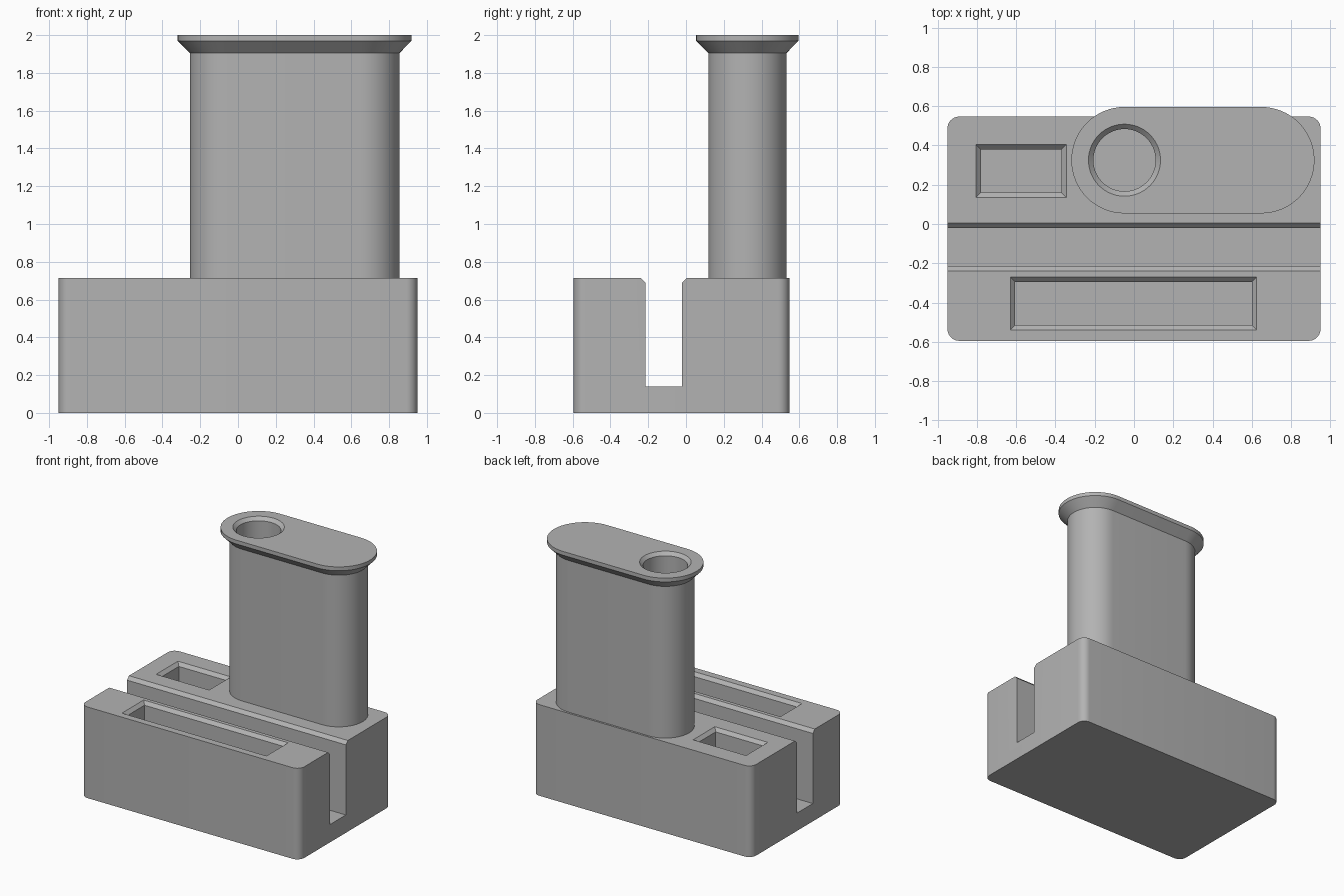
import bpy, bmesh, math

if "Cube" in bpy.data.objects:
    bpy.data.objects.remove(bpy.data.objects["Cube"])

grey = bpy.data.materials.new("warm_grey_plastic")
grey.diffuse_color = (0.45, 0.45, 0.45, 1)
grey.use_nodes = True
grey.node_tree.nodes["Principled BSDF"].inputs["Base Color"].default_value = grey.diffuse_color


def rounded(x0, x1, y0, y1, r, z, seg=8):
    """Horizontal rounded rectangle; r = 0 gives plain corners."""
    if r == 0:
        return [(x0, y0, z), (x1, y0, z), (x1, y1, z), (x0, y1, z)]
    pts = []
    corners = [(x0 + r, y0 + r, 180), (x1 - r, y0 + r, 270),
               (x1 - r, y1 - r, 0), (x0 + r, y1 - r, 90)]
    for cx, cy, start in corners:
        for i in range(seg + 1):
            a = math.radians(start + 90 * i / seg)
            pts.append((cx + r * math.cos(a), cy + r * math.sin(a), z))
    return pts


def loft(name, rings, cutter=False):
    """Solid through matching rings, closed at both ends."""
    bm = bmesh.new()
    loops = [[bm.verts.new(p) for p in ring] for ring in rings]
    n = len(loops[0])
    for a, b in zip(loops, loops[1:]):
        for i in range(n):
            j = (i + 1) % n
            bm.faces.new((a[i], a[j], b[j], b[i]))
    bm.faces.new(loops[0][::-1])
    bm.faces.new(loops[-1])
    bmesh.ops.remove_doubles(bm, verts=bm.verts, dist=1e-5)
    bmesh.ops.recalc_face_normals(bm, faces=bm.faces)
    me = bpy.data.meshes.new(name)
    bm.to_mesh(me)
    bm.free()
    me.materials.append(grey)
    ob = bpy.data.objects.new(name, me)
    bpy.context.collection.objects.link(ob)
    ob.hide_render = cutter
    return ob


def pocket_cutter(name, x0, x1, y0, y1, r, floor, top, c=0.025, seg=8):
    """Straight pocket with a chamfered mouth; the bounds give the mouth."""
    def ring(grow, z):
        return rounded(x0 - grow, x1 + grow, y0 - grow, y1 + grow,
                       r + grow if r else 0, z, seg)
    return loft(name, [ring(-c, floor), ring(-c, top - c), ring(c, top + c)], True)


def finish(ob, cutters):
    """Apply the cuts, then smooth the curved walls."""
    bpy.context.view_layer.objects.active = ob
    ob.select_set(True)
    for cutter in cutters:
        mod = ob.modifiers.new(cutter.name, "BOOLEAN")
        mod.operation, mod.solver, mod.object = "DIFFERENCE", "EXACT", cutter
        bpy.ops.object.modifier_apply(modifier=mod.name)
        bpy.data.objects.remove(cutter)
    bpy.ops.object.shade_smooth_by_angle(angle=math.radians(30))
    ob.select_set(False)


# Base block
TOP = 0.715
base = loft("base", [rounded(-0.95, 0.95, -0.595, 0.547, 0.06, z) for z in (0, TOP)])

# Lengthwise slot with chamfered lips, open at both ends
profile = [(-0.215, 0.14), (-0.02, 0.14), (-0.02, TOP - 0.025),
           (0.03, TOP + 0.025), (-0.265, TOP + 0.025), (-0.215, TOP - 0.025)]
slot = loft("slot_cutter", [[(x, y, z) for y, z in profile] for x in (-1.1, 1.1)], True)

# Rectangular pockets in the front and back of the base
front = pocket_cutter("front_pocket_cutter", -0.63, 0.625, -0.54, -0.27, 0, 0.14, TOP)
back = pocket_cutter("back_pocket_cutter", -0.805, -0.345, 0.135, 0.405, 0, 0.14, TOP)
finish(base, [slot, front, back])


# Upright column with a flared cap
def stadium(r, z):
    cy = 0.325
    return rounded(-0.048 - r, 0.648 + r, cy - r, cy + r, r, z, 16)


column = loft("column", [stadium(0.207, TOP), stadium(0.207, 1.905),
                         stadium(0.271, 1.97), stadium(0.271, 2.0)])

# Round holder in the cap
hole = pocket_cutter("round_hole_cutter", -0.232, 0.135, 0.1415, 0.5085,
                     0.1835, 1.43, 2.0, seg=14)
finish(column, [hole])
